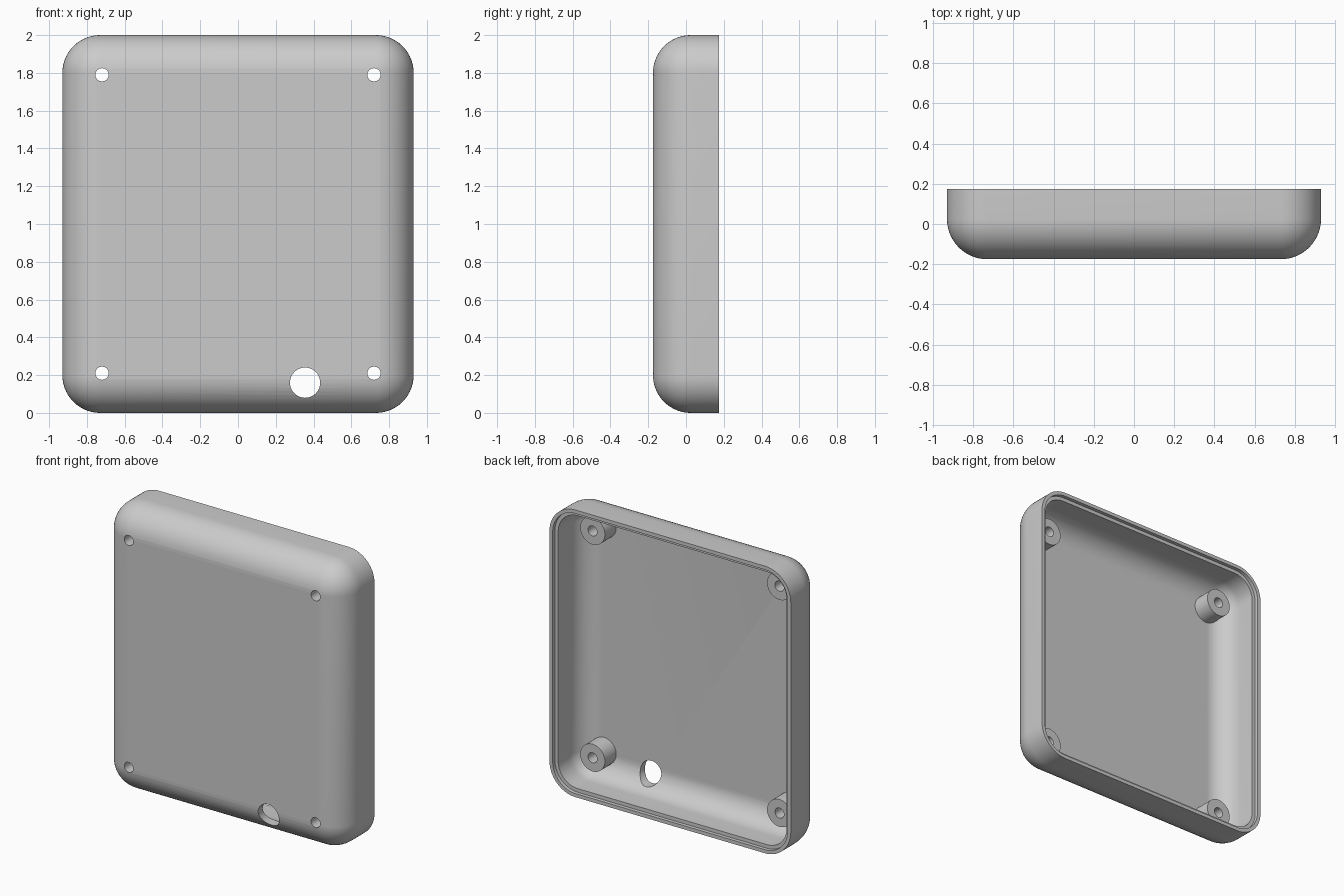
import bpy, bmesh
from math import sin, cos, pi, radians
from mathutils import Matrix, Vector

if "Cube" in bpy.data.objects:
    bpy.data.objects.remove(bpy.data.objects["Cube"], do_unlink=True)

HALF_X, HEIGHT, BACK, FRONT = 0.93, 2.0, 0.175, -0.175
RADIUS, WALL, STEP = 0.2, 0.05, 0.025
SEG = 14
CURVE_Y = FRONT + RADIUS

grey = bpy.data.materials.new("light grey plastic")
grey.use_nodes = True
grey.diffuse_color = (0.6, 0.6, 0.6, 1)
grey.node_tree.nodes["Principled BSDF"].inputs["Base Color"].default_value = (0.6, 0.6, 0.6, 1)


def finish(name, bm):
    mesh = bpy.data.meshes.new(name)
    bmesh.ops.recalc_face_normals(bm, faces=bm.faces)
    bm.to_mesh(mesh)
    bm.free()
    mesh.materials.append(grey)
    obj = bpy.data.objects.new(name, mesh)
    bpy.context.collection.objects.link(obj)
    return obj


def ring(bm, r, y):
    """Rounded rectangle loop with corner radius r at depth y."""
    cx, cz = HALF_X - RADIUS, HEIGHT / 2 - RADIUS
    verts = []
    for k, (sx, sz) in enumerate([(1, 1), (-1, 1), (-1, -1), (1, -1)]):
        for i in range(SEG + 1):
            a = (k + i / SEG) * pi / 2
            verts.append(bm.verts.new((sx * cx + r * cos(a), y,
                                       HEIGHT / 2 + sz * cz + r * sin(a))))
    return verts


def cylinder(name, x, z, r, y0, y1, segments=40):
    bm = bmesh.new()
    place = Matrix.Translation((x, (y0 + y1) / 2, z)) @ Matrix.Rotation(pi / 2, 4, 'X')
    bmesh.ops.create_cone(bm, cap_ends=True, segments=segments, radius1=r,
                          radius2=r, depth=y1 - y0, matrix=place)
    return finish(name, bm)


def cut(obj, cutter):
    mod = obj.modifiers.new("hole", 'BOOLEAN')
    mod.operation, mod.solver, mod.object = 'DIFFERENCE', 'EXACT', cutter
    bpy.ops.object.select_all(action='DESELECT')
    bpy.context.view_layer.objects.active = obj
    obj.select_set(True)
    bpy.ops.object.modifier_apply(modifier=mod.name)


def smooth(obj):
    bpy.ops.object.select_all(action='DESELECT')
    bpy.context.view_layer.objects.active = obj
    obj.select_set(True)
    bpy.ops.object.shade_smooth_by_angle(angle=radians(30))


# Shell section: outer face to rim, stepped lip, then down the inside
inner = RADIUS - WALL
arc = [i / SEG * pi / 2 for i in range(SEG + 1)]
section = [(RADIUS * sin(a), CURVE_Y - RADIUS * cos(a)) for a in arc]
section += [(RADIUS, BACK), (RADIUS - STEP, BACK),
            (RADIUS - STEP, BACK - STEP), (inner, BACK - STEP)]
section += [(inner * sin(a), CURVE_Y - inner * cos(a)) for a in reversed(arc)]

bm = bmesh.new()
rings = [ring(bm, r, y) for r, y in section]
for a, b in zip(rings, rings[1:]):
    for i in range(len(a)):
        j = (i + 1) % len(a)
        bm.faces.new((a[i], a[j], b[j], b[i]))
bm.faces.new(rings[0])
bm.faces.new(rings[-1])
bmesh.ops.remove_doubles(bm, verts=bm.verts, dist=0.0001)
shell = finish("enclosure_shell", bm)

# Cable hole through the lower front curve
cutters = [cylinder("cable_hole_cutter", 0.355, 0.16, 0.08, -0.3, 0.1)]
cut(shell, cutters[0])

# Four screw posts with through holes
parts = [shell]
for side, x in (("left", 0.72), ("right", -0.72)):
    for level, z in (("lower", 0.21), ("upper", 1.79)):
        post = cylinder(f"{level}_{side}_screw_post", x, z, 0.095, -0.14, 0.0)
        drill = cylinder(f"{level}_{side}_screw_cutter", x, z, 0.035, -0.3, 0.1, 28)
        cut(shell, drill)
        cut(post, drill)
        parts.append(post)
        cutters.append(drill)

for part in parts:
    smooth(part)
for cutter in cutters:
    bpy.data.objects.remove(cutter, do_unlink=True)
